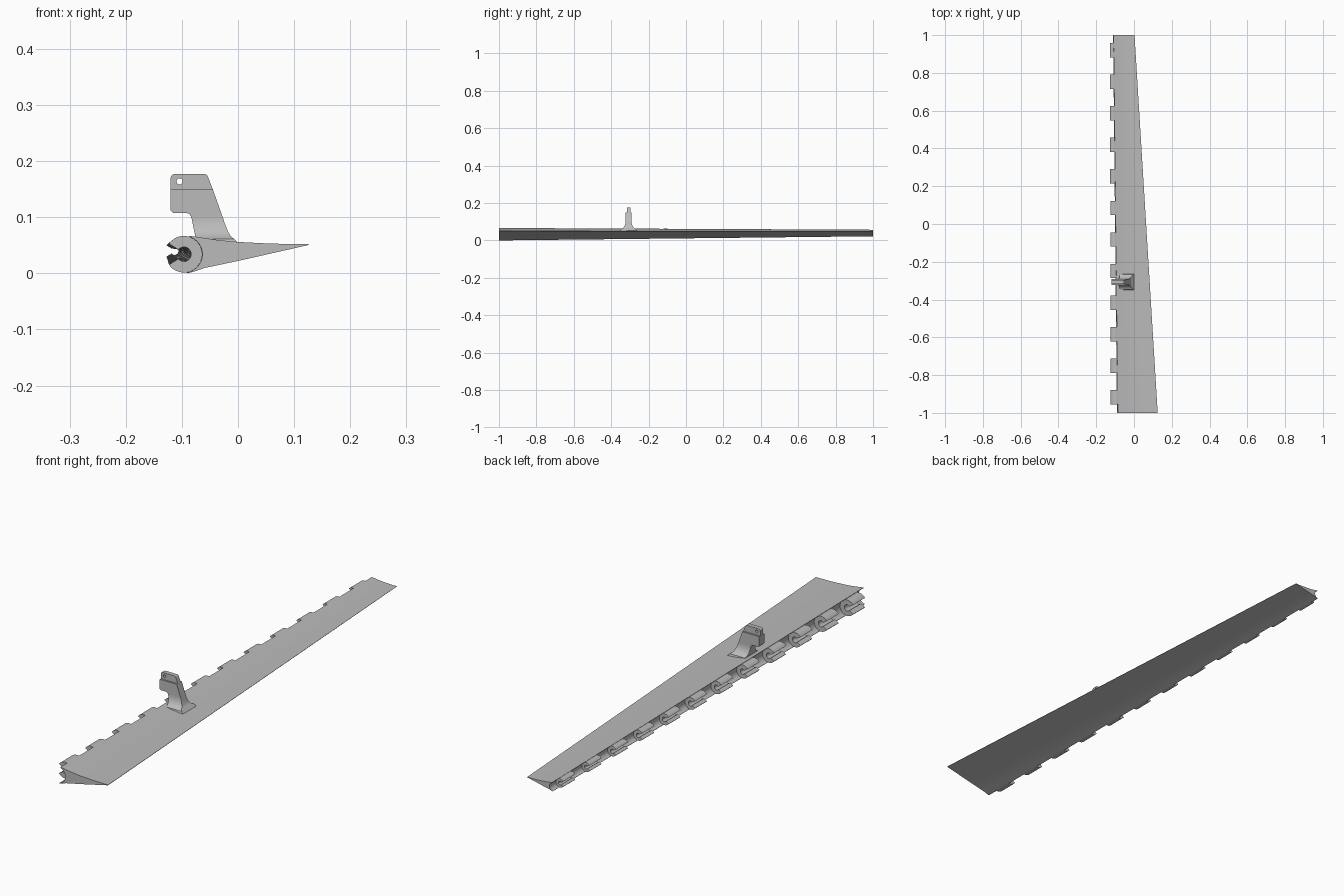
import bpy, bmesh, math
from mathutils import Vector

cube = bpy.data.objects.get("Cube")
if cube:
    bpy.data.objects.remove(cube, do_unlink=True)

grey = bpy.data.materials.new("plain_grey")
grey.use_nodes = True
colour = (0.5, 0.5, 0.5, 1)
grey.diffuse_color = colour
grey.node_tree.nodes["Principled BSDF"].inputs["Base Color"].default_value = colour


def finish(name, bm, angle=30):
    bmesh.ops.recalc_face_normals(bm, faces=bm.faces)
    mesh = bpy.data.meshes.new(name)
    bm.to_mesh(mesh)
    bm.free()
    ob = bpy.data.objects.new(name, mesh)
    bpy.context.collection.objects.link(ob)
    mesh.materials.append(grey)
    bpy.ops.object.select_all(action='DESELECT')
    ob.select_set(True)
    bpy.context.view_layer.objects.active = ob
    bpy.ops.object.shade_smooth_by_angle(angle=math.radians(angle))
    return ob


def loft(name, rings, angle=30):
    """Skin a list of equal rings and cap both ends."""
    bm = bmesh.new()
    loops = [[bm.verts.new(p) for p in ring] for ring in rings]
    n = len(loops[0])
    for a, b in zip(loops, loops[1:]):
        for i in range(n):
            j = (i + 1) % n
            bm.faces.new((a[i], a[j], b[j], b[i]))
    bm.faces.new(loops[0])
    bm.faces.new(loops[-1][::-1])
    return finish(name, bm, angle)


def station(profile, y):
    """Place a section around the tapering hinge axis at y."""
    t = (y + 1) / 2
    s = 1 - 0.475 * t
    return [(-0.096 - 0.0175 * t + u * s, y, 0.034 + 0.006 * t + v * s) for u, v in profile]


def arc(radius, start, end, steps, cx=0, cy=0):
    angles = [math.radians(start + (end - start) * i / steps) for i in range(steps + 1)]
    return [(cx + radius * math.cos(a), cy + radius * math.sin(a)) for a in angles]


# Tapered blade with a hollow leading edge
top = [(0.2215, 0.018), (0.155, 0.019), (0.096, 0.022), (0.06, 0.0255),
       (0.036, 0.029), (0.02, 0.0315), (0.0105, 0.0327)]
bottom = [(0.006, -0.0337), (0.017, -0.031), (0.036, -0.0245),
          (0.1, -0.011), (0.2215, 0.0165)]
blade = top + arc(0.0325, 72, -80, 18) + bottom
loft("blade", [station(blade, y) for y in (-1, 1)], 25)

# Row of open hinge clips along the leading edge
clip = arc(0.033, 145, -145, 28) + arc(0.013, -140, 140, 20)
for i in range(12):
    y = 0.92 - 0.167 * i
    loft(f"hinge_clip_{i + 1}", [station(clip, y + d) for d in (-0.038, 0.038)])

# Control horn stem: height, left, right, half thickness
HORN_Y = -0.307
rows = [(0.05, -0.072, 0.004, 0.044), (0.061, -0.075, -0.006, 0.04),
        (0.066, -0.076, -0.013, 0.03), (0.075, -0.078, -0.018, 0.022),
        (0.09, -0.081, -0.024, 0.017), (0.1, -0.083, -0.027, 0.016),
        (0.105, -0.086, -0.029, 0.016), (0.108, -0.092, -0.03, 0.016),
        (0.108, -0.116, -0.03, 0.016), (0.112, -0.12, -0.0315, 0.016),
        (0.15, -0.12, -0.045, 0.016)]
loft("horn_stem", [[(l, HORN_Y - h, z), (r, HORN_Y - h, z),
                    (r, HORN_Y + h, z), (l, HORN_Y + h, z)] for z, l, r, h in rows])

# Thinner horn tab with a pin hole
outline = ([(-0.12, 0.148), (-0.0443, 0.148)]
           + arc(0.007, 20, 90, 5, -0.0602, 0.17)
           + arc(0.007, 90, 180, 5, -0.113, 0.17))
hole = arc(0.0055, 0, 345, 23, -0.104, 0.164)
bm = bmesh.new()
edges = []
for ring in (outline, hole):
    vs = [bm.verts.new((x, HORN_Y - 0.009, z)) for x, z in ring]
    edges += [bm.edges.new((vs[i - 1], vs[i])) for i in range(len(vs))]
bmesh.ops.triangle_fill(bm, edges=edges, use_beauty=True, normal=Vector((0, -1, 0)))
side = bmesh.ops.extrude_face_region(bm, geom=bm.faces[:], use_keep_orig=True)
bmesh.ops.translate(bm, vec=(0, 0.018, 0),
                    verts=[g for g in side["geom"] if isinstance(g, bmesh.types.BMVert)])
finish("horn_tab", bm)
